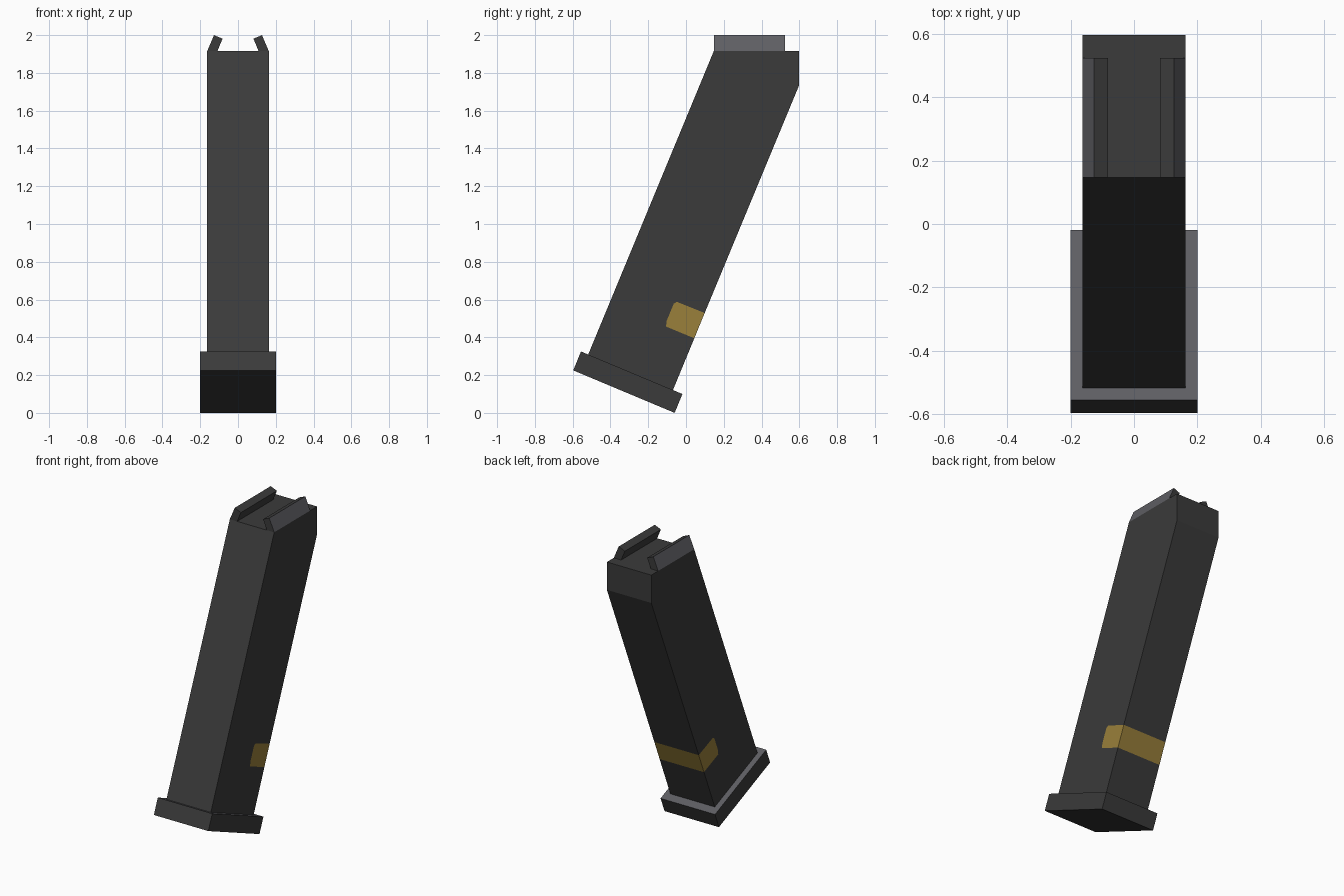
import bpy, bmesh
from mathutils import Vector

if "Cube" in bpy.data.objects:
    bpy.data.objects.remove(bpy.data.objects["Cube"])


def material(name, rgb):
    m = bpy.data.materials.new(name)
    m.diffuse_color = (*rgb, 1.0)
    m.use_nodes = True
    m.node_tree.nodes["Principled BSDF"].inputs["Base Color"].default_value = m.diffuse_color
    return m


DARK = material("dark grey", (0.043, 0.043, 0.043))
LIGHT = material("worn light grey", (0.112, 0.112, 0.125))
BRASS = material("brass yellow", (0.32, 0.215, 0.043))


def prism(name, points, regions, place, ends, mats):
    """Extrude adjoining 2D regions (index loop, material index) between two ends."""
    bm = bmesh.new()
    a, b = [[bm.verts.new(place(p, e)) for p in points] for e in ends]
    edges = {}
    for loop, mat in regions:
        for side in (a, b):
            bm.faces.new([side[i] for i in loop]).material_index = mat
        for i, j in zip(loop, loop[1:] + loop[:1]):
            edges.setdefault(frozenset((i, j)), []).append((i, j, mat))
    # only the outer outline gets walls
    for uses in edges.values():
        if len(uses) == 1:
            i, j, mat = uses[0]
            bm.faces.new((a[i], a[j], b[j], b[i])).material_index = mat
    bmesh.ops.recalc_face_normals(bm, faces=bm.faces)
    mesh = bpy.data.meshes.new(name)
    bm.to_mesh(mesh)
    bm.free()
    for m in mats:
        mesh.materials.append(m)
    ob = bpy.data.objects.new(name, mesh)
    bpy.context.collection.objects.link(ob)
    return ob


def across_x(p, x):
    return (x, p[0], p[1])


def along_y(p, y):
    return (p[0], y, p[1])


def paint(ob, direction, limit):
    """Second material on faces pointing along a direction."""
    for f in ob.data.polygons:
        if f.normal.dot(Vector(direction)) > limit:
            f.material_index = 1


# slanted body with a flush coloured band wrapping round its back
outline = [(-0.529, 0.282), (0.147, 1.915), (0.597, 1.915), (0.597, 1.73),
           (0.099, 0.529), (0.044, 0.395), (-0.081, 0.092)]
notch = [(-0.049, 0.588), (-0.065, 0.578), (-0.102, 0.488), (-0.106, 0.457)]
body_loop = [0, 1, 2, 3, 4, 7, 8, 9, 10, 5, 6]
band_loop = [4, 5, 10, 9, 8, 7]
prism("body", outline + notch, [(body_loop, 0), (band_loop, 1)],
      across_x, (-0.163, 0.163), (DARK, BRASS))

# base plate with lighter top rim
base = prism("base_plate",
             [(-0.597, 0.225), (-0.556, 0.325), (-0.019, 0.10), (-0.06, 0.0)],
             [([0, 1, 2, 3], 0)], across_x, (-0.2, 0.2), (DARK, LIGHT))
paint(base, (0, 0.383, 0.924), 0.95)

# pair of inward-leaning feed lips, lighter on the outside
for side, s in (("left", -1), ("right", 1)):
    lip = prism(side + "_feed_lip",
                [(s * 0.163, 1.915), (s * 0.127, 2.0), (s * 0.082, 1.981), (s * 0.109, 1.915)],
                [([0, 1, 2, 3], 0)], along_y, (0.147, 0.525), (DARK, LIGHT))
    paint(lip, (s * 0.92, 0, 0.39), 0.9)
